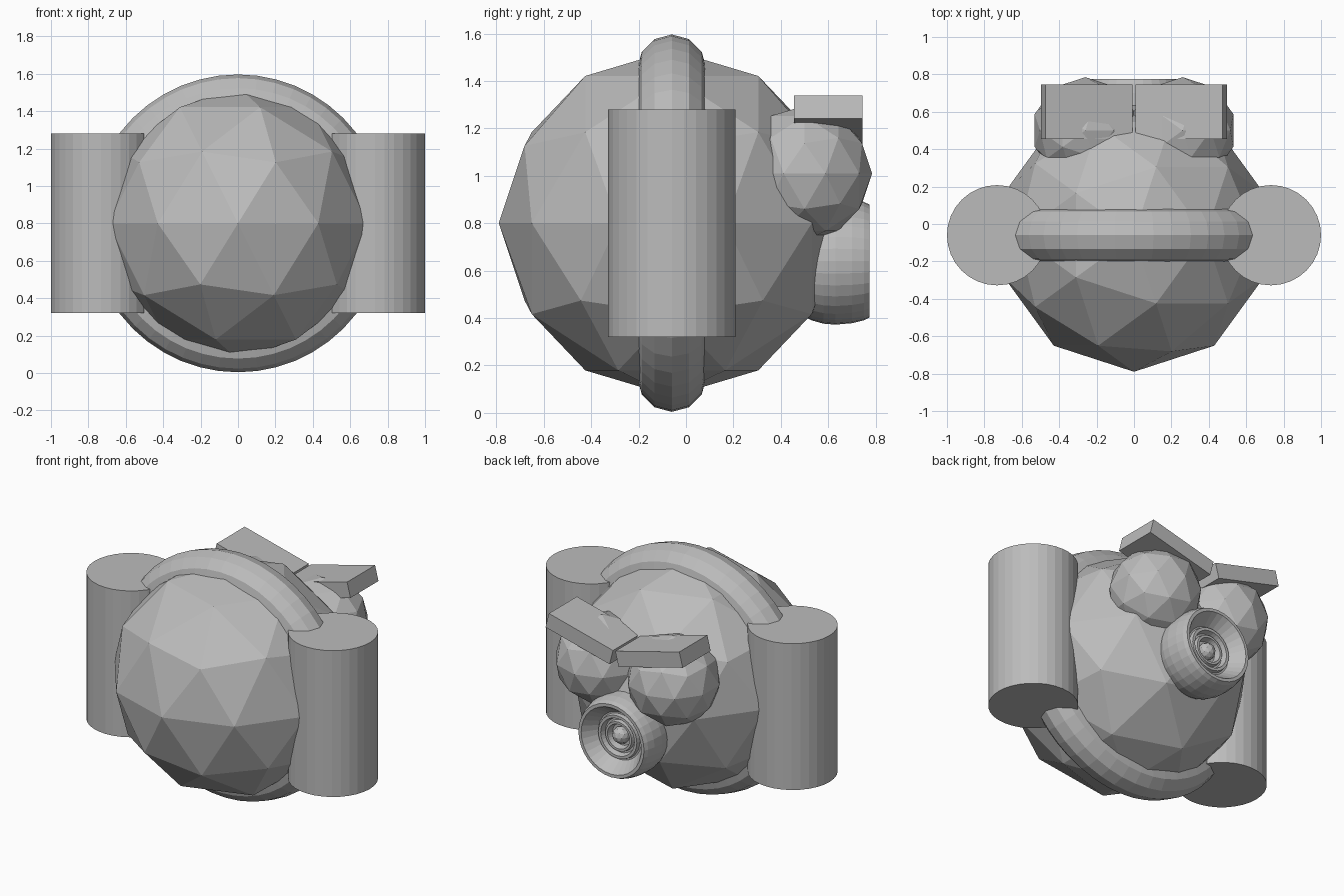
import bpy, bmesh, math
from mathutils import Matrix, Vector

if "Cube" in bpy.data.objects:
    bpy.data.objects.remove(bpy.data.objects["Cube"])

grey = bpy.data.materials.new("plain grey")
grey.diffuse_color = (0.5, 0.5, 0.5, 1)
grey.use_nodes = True
grey.node_tree.nodes["Principled BSDF"].inputs["Base Color"].default_value = grey.diffuse_color


def finish(name, bm):
    bmesh.ops.recalc_face_normals(bm, faces=bm.faces)
    me = bpy.data.meshes.new(name)
    bm.to_mesh(me)
    bm.free()
    me.materials.append(grey)
    ob = bpy.data.objects.new(name, me)
    bpy.context.collection.objects.link(ob)
    return ob


def ico(name, loc, r):
    bpy.ops.mesh.primitive_ico_sphere_add(subdivisions=2, radius=r, location=loc)
    ob = bpy.context.object
    ob.name = name
    ob.data.materials.append(grey)
    return ob


def lathe_y(name, profile, centre, steps, closed=False):
    """Spin (radius, y) points around an axis along y."""
    bm = bmesh.new()
    rings = []
    for i in range(steps):
        a = 2 * math.pi * i / steps
        rings.append([bm.verts.new((centre[0] + r * math.cos(a), y,
                                    centre[1] + r * math.sin(a))) for r, y in profile])
    n = len(profile)
    for i in range(steps):
        p, q = rings[i], rings[(i + 1) % steps]
        for j in range(n if closed else n - 1):
            k = (j + 1) % n
            bm.faces.new((p[j], p[k], q[k], q[j]))
    if not closed:
        bm.faces.new([r[0] for r in rings])
        bm.faces.new([r[-1] for r in rings])
    return finish(name, bm)


# Round faceted body
ico("body", (0, -0.06, 0.8), 0.73)

# Band around the body
band = [(0.65 + 0.146 * math.sin(math.radians(30 * i)),
         -0.06 + 0.146 * math.cos(math.radians(30 * i))) for i in range(12)]
lathe_y("band", band, (0, 0.8), 48, closed=True)

for side, label in ((-1, "left"), (1, "right")):
    # Upright side drum
    bm = bmesh.new()
    bmesh.ops.create_cone(bm, cap_ends=True, segments=32, radius1=0.268, radius2=0.268,
                          depth=0.96, matrix=Matrix.Translation((side * 0.732, -0.06, 0.8)))
    finish(label + "_drum", bm)

    # Bulging eye
    ico(label + "_eye", (side * 0.26, 0.50, 1.01), 0.285)

    # Slanted brow, outer end raised
    m = (Matrix.Translation((side * 0.253, 0.60, 1.231))
         @ Matrix.Rotation(-side * 0.25, 4, 'Y')
         @ Matrix.Diagonal((0.48, 0.29, 0.1, 1)))
    bm = bmesh.new()
    bmesh.ops.create_cube(bm, size=1, matrix=m)
    finish(label + "_brow", bm)

# Cupped snout with stepped inner rings
snout = [(0.225, 0.48), (0.25, 0.53), (0.264, 0.58), (0.268, 0.63), (0.262, 0.70),
         (0.25, 0.75), (0.238, 0.775), (0.218, 0.775), (0.19, 0.735), (0.155, 0.685),
         (0.145, 0.685), (0.14, 0.71), (0.122, 0.71), (0.112, 0.675), (0.1, 0.675),
         (0.095, 0.70), (0.08, 0.70), (0.07, 0.66)]
lathe_y("snout", snout, (0, 0.64), 32)
ico("snout_nub", (0, 0.67, 0.64), 0.055)
